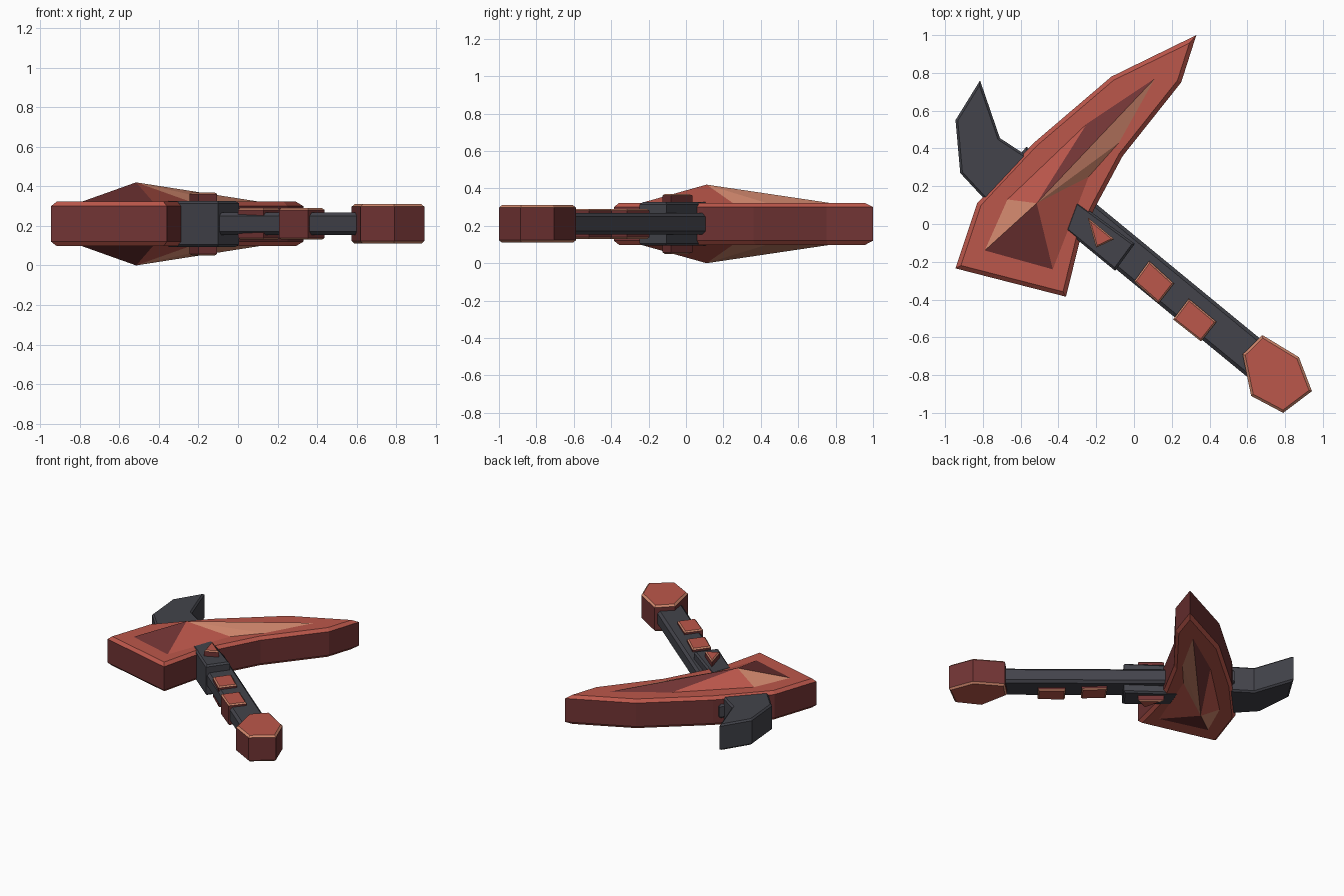
import bpy, bmesh, math
from mathutils import Vector

if "Cube" in bpy.data.objects:
    bpy.data.objects.remove(bpy.data.objects["Cube"])

MID = 0.21  # height of the symmetry plane


def material(name, rgb):
    m = bpy.data.materials.new(name)
    m.diffuse_color = (*rgb, 1)
    m.use_nodes = True
    m.node_tree.nodes["Principled BSDF"].inputs["Base Color"].default_value = m.diffuse_color
    return m


RED = material("brick_red", (0.50, 0.095, 0.07))
MAROON = material("dark_maroon", (0.165, 0.034, 0.034))
TAN = material("copper_tan", (0.63, 0.24, 0.15))
GREY = material("charcoal_grey", (0.056, 0.057, 0.07))


def finish(bm, name, mats):
    bmesh.ops.recalc_face_normals(bm, faces=bm.faces)
    me = bpy.data.meshes.new(name)
    bm.to_mesh(me)
    bm.free()
    for m in mats:
        me.materials.append(m)
    ob = bpy.data.objects.new(name, me)
    bpy.context.collection.objects.link(ob)
    return ob


def slab(name, outline, half, bevel, top, side, rim):
    """Outline extruded about the middle plane, with chamfered rims."""
    bm = bmesh.new()
    face = bm.faces.new([bm.verts.new((x, y, MID - half)) for x, y in outline])
    ext = bmesh.ops.extrude_face_region(bm, geom=[face])
    verts = [g for g in ext["geom"] if isinstance(g, bmesh.types.BMVert)]
    bmesh.ops.translate(bm, vec=(0, 0, 2 * half), verts=verts)
    bmesh.ops.recalc_face_normals(bm, faces=bm.faces)
    flat = [e for e in bm.edges if abs(e.verts[0].co.z - e.verts[1].co.z) < 1e-5]
    bmesh.ops.bevel(bm, geom=flat, offset=bevel, segments=1, affect='EDGES',
                    profile=0.5)
    bm.normal_update()
    for f in bm.faces:
        nz = abs(f.normal.z)
        f.material_index = 0 if nz > 0.95 else (1 if nz < 0.2 else 2)
    return finish(bm, name, [top, side, rim])


# Handle frame: s runs along the shaft, t across it
ANG = math.radians(-39.4)
D = Vector((math.cos(ANG), math.sin(ANG)))
N = Vector((-D.y, D.x))


def along(points):
    return [tuple(D * s + N * t) for s, t in points]


def box(s0, s1, t0, t1):
    return along([(s0, t0), (s1, t0), (s1, t1), (s0, t1)])


# Blade head
slab("blade_head", [(-0.945, -0.235), (-0.36, -0.385), (-0.285, -0.08),
                    (-0.205, 0.09), (-0.06, 0.36), (0.25, 0.75), (0.33, 1.0),
                    (-0.12, 0.78), (-0.53, 0.43), (-0.83, 0.11)],
     0.112, 0.022, RED, MAROON, RED)

# Faceted gem on both broad sides: one colour per facet
base = [(-0.79, -0.14), (-0.43, -0.24), (-0.24, 0.25), (-0.08, 0.43),
        (0.11, 0.77), (-0.25, 0.53), (-0.67, 0.13)]
facets = [1, 0, 2, 2, 1, 0, 2]
bm = bmesh.new()
for sign in (1, -1):
    ring = [bm.verts.new((x, y, MID + sign * 0.112)) for x, y in base]
    apex = bm.verts.new((-0.515, 0.11, MID + sign * 0.21))
    for i, col in enumerate(facets):
        bm.faces.new((ring[i], ring[(i + 1) % len(ring)], apex)).material_index = col
    bm.faces.new(ring)
finish(bm, "blade_gem", [RED, MAROON, TAN])

# Rear horn
slab("rear_horn", [(-0.815, 0.76), (-0.945, 0.55), (-0.92, 0.27),
                   (-0.79, 0.13), (-0.60, 0.05), (-0.42, 0.26),
                   (-0.58, 0.37), (-0.71, 0.455)],
     0.10, 0.012, GREY, GREY, GREY)

# Shaft and collar
slab("shaft", box(-0.70, 0.98, -0.245, -0.045), 0.057, 0.018, GREY, GREY, GREY)
slab("collar", along([(-0.26, -0.255), (0.08, -0.255), (0.07, -0.078),
                      (-0.315, -0.10)]), 0.116, 0.012, GREY, GREY, GREY)

# Triangular stud through the collar
slab("collar_stud", [(-0.245, 0.035), (-0.20, -0.125), (-0.105, -0.08)],
     0.16, 0.008, RED, MAROON, TAN)

# Grip blocks through the shaft
slab("grip_block_upper", [(0.08, -0.195), (0.00, -0.305), (0.13, -0.42), (0.212, -0.315)],
     0.08, 0.009, RED, MAROON, TAN)
slab("grip_block_lower", [(0.29, -0.395), (0.207, -0.505), (0.355, -0.622), (0.437, -0.518)],
     0.08, 0.009, RED, MAROON, TAN)

# Six-sided pommel
slab("pommel", [(0.68, -0.588), (0.575, -0.69), (0.62, -0.91), (0.79, -1.0),
                (0.942, -0.885), (0.873, -0.705)],
     0.10, 0.013, RED, MAROON, TAN)
